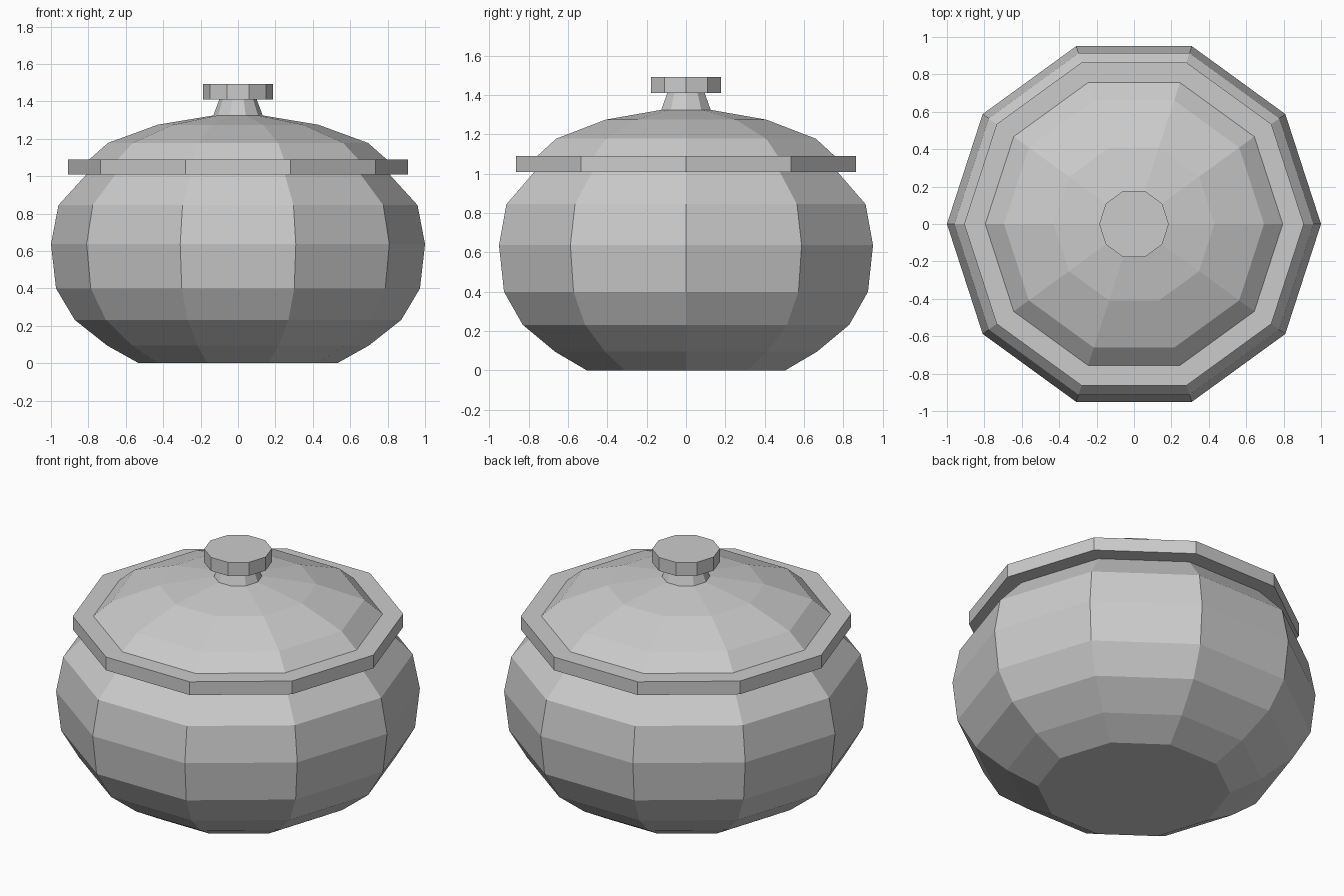
import bpy, bmesh
from math import cos, sin, tau

if "Cube" in bpy.data.objects:
    bpy.data.objects.remove(bpy.data.objects["Cube"])

SIDES = 10


def lathe(name, profile):
    """Spin a closed-off (radius, z) profile into a flat-shaded ten-sided solid."""
    bm = bmesh.new()
    rings = [[bm.verts.new((r * cos(tau * i / SIDES), r * sin(tau * i / SIDES), z))
              for i in range(SIDES)] for r, z in profile]
    for low, high in zip(rings, rings[1:]):
        for i in range(SIDES):
            j = (i + 1) % SIDES
            bm.faces.new((low[i], low[j], high[j], high[i]))
    bm.faces.new(rings[0][::-1])
    bm.faces.new(rings[-1])
    mesh = bpy.data.meshes.new(name)
    bm.to_mesh(mesh)
    bm.free()
    obj = bpy.data.objects.new(name, mesh)
    bpy.context.collection.objects.link(obj)
    return obj


# Rounded bowl
lathe("pot_body", [(0.53, 0), (0.70, 0.095), (0.873, 0.232), (0.973, 0.40),
                   (1.0, 0.637), (0.96, 0.845), (0.81, 1.01)])

# Flat overhanging lid rim
lathe("lid_rim", [(0.908, 1.01), (0.908, 1.09)])

# Domed lid
lathe("lid_dome", [(0.795, 1.09), (0.695, 1.178), (0.43, 1.275), (0.132, 1.325)])

# Tapered neck and knob
lathe("knob_neck", [(0.132, 1.325), (0.10, 1.41)])
lathe("lid_knob", [(0.186, 1.41), (0.186, 1.492)])
